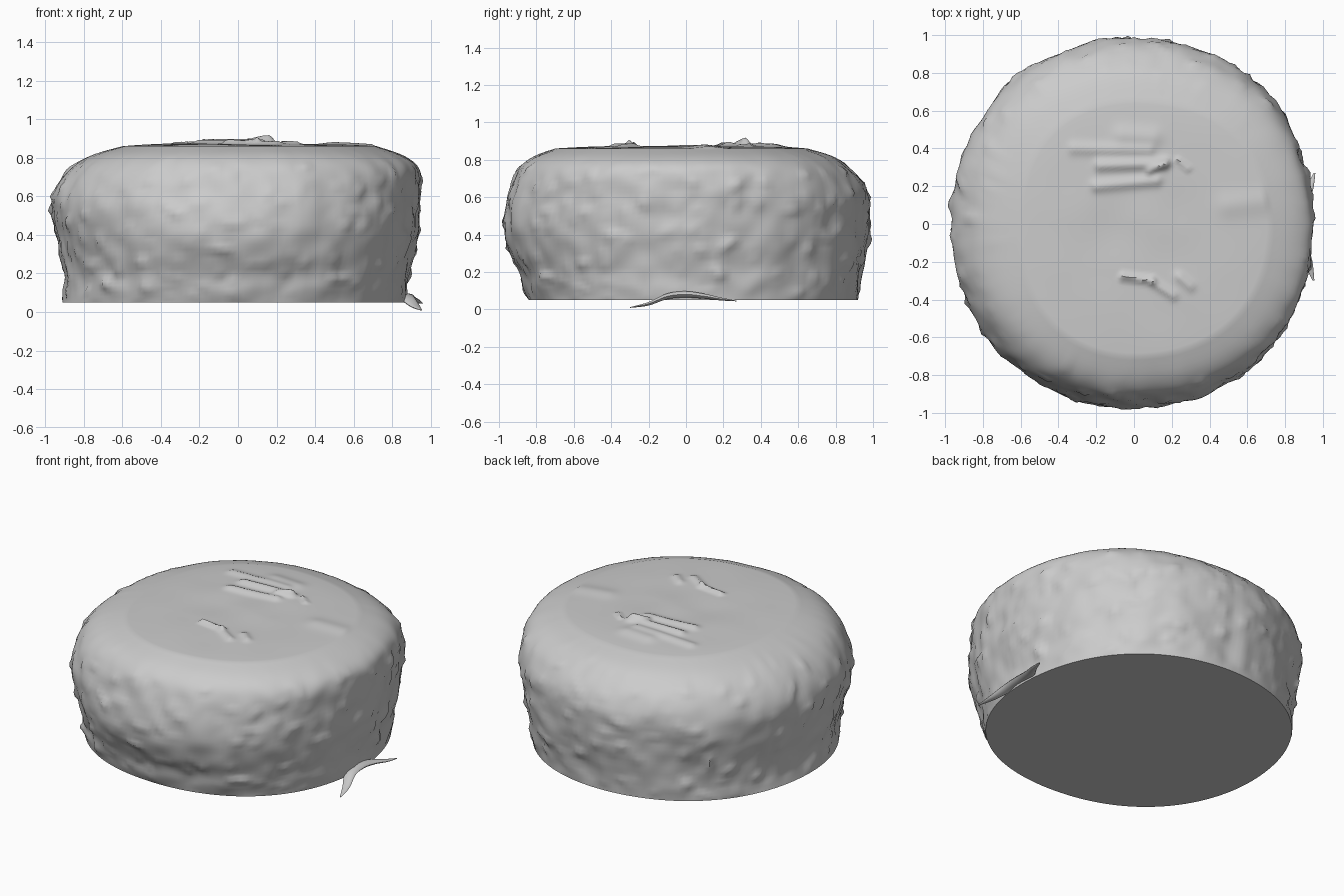
import bpy, bmesh, math
from mathutils import Vector, noise

cube = bpy.data.objects.get("Cube")
if cube:
    bpy.data.objects.remove(cube, do_unlink=True)

grey = bpy.data.materials.new("plain grey")
grey.use_nodes = True
grey.diffuse_color = (0.6, 0.6, 0.6, 1)
grey.node_tree.nodes["Principled BSDF"].inputs["Base Color"].default_value = grey.diffuse_color

SEGMENTS, STEPS, TOP_RINGS = 200, 4, 42
# Shared heights and the wall radius toward each of the four sides
HEIGHTS = [.05, .12, .2, .3, .4, .5, .6, .7, .77, .82, .86]
LEFT = [.87, .88, .89, .91, .93, .94, .95, .95, .92, .84, .72]
RIGHT = [.91, .9, .9, .92, .94, .96, .96, .91, .84, .74, .6]
FRONT = [.84, .87, .89, .94, .97, .97, .95, .92, .88, .81, .7]
BACK = [.92, .93, .94, .96, .97, .98, .98, .93, .86, .78, .65]

# Folds on the top: start, end, width, height
FOLDS = [
    ((-.18, .31), (.16, .32), .03, .022),
    ((-.2, .2), (.12, .23), .03, .018),
    ((-.32, .4), (.08, .39), .03, .014),
    ((-.06, .47), (.1, .46), .05, .014),
    ((.08, .28), (.17, .32), .02, .02),
    ((.23, .34), (.29, .29), .012, .015),
    ((-.06, -.28), (.1, -.3), .018, .022),
    ((.1, -.31), (.21, -.38), .022, .016),
    ((.24, -.28), (.3, -.33), .025, .014),
    ((.5, .1), (.85, .14), .06, .01),
]


def sample(values, t):
    """Smooth curve through evenly spaced values."""
    i = min(int(t), len(values) - 2)
    u = t - i
    a, b, c, d = (values[max(0, min(len(values) - 1, i + k))] for k in (-1, 0, 1, 2))
    return b + u * ((c - a) + u * (2 * a - 5 * b + 4 * c - d + u * (3 * (b - c) + d - a))) / 2


def fold_height(x, y):
    total, p = 0, Vector((x, y))
    for start, end, width, height in FOLDS:
        a, b = Vector(start), Vector(end)
        t = max(0, min(1, (p - a).dot(b - a) / (b - a).length_squared))
        gap = (p - a.lerp(b, t)).length / width
        total += height * math.exp(-gap * gap)
    return total


def wall_point(angle, t):
    c, s = math.cos(angle), math.sin(angle)
    side = LEFT if c > 0 else RIGHT
    end = BACK if s > 0 else FRONT
    r = sample(side, t) * c * c + sample(end, t) * s * s
    z = sample(HEIGHTS, t)
    # Fuller diagonals and lumpy crust
    r += .02 * math.sin(2 * angle) ** 2
    rough = min(1, t) * min(1, (len(HEIGHTS) - 1 - t) / 3)
    p = Vector((c, s, z))
    lumps = noise.noise(p * 4) * .014 + noise.noise(p * 9) * .012
    lumps += max(0, noise.noise(p * 14) - .25) * .04
    r += lumps * rough
    return Vector((r * c, r * s, z))


def finish(mesh, name):
    obj = bpy.data.objects.new(name, mesh)
    bpy.context.collection.objects.link(obj)
    mesh.materials.append(grey)
    bpy.ops.object.select_all(action='DESELECT')
    obj.select_set(True)
    bpy.context.view_layer.objects.active = obj
    bpy.ops.object.shade_smooth_by_angle(angle=math.radians(50))
    return obj


# Rounded body: wall rings, then top rings closing to the middle
bm = bmesh.new()
angles = [math.tau * i / SEGMENTS for i in range(SEGMENTS)]
last = len(HEIGHTS) - 1
rings = []
for k in range(last * STEPS + 1):
    rings.append([bm.verts.new(wall_point(a, k / STEPS)) for a in angles])
rim = [v.co.copy() for v in rings[-1]]
for k in range(1, TOP_RINGS):
    f = 1 - k / TOP_RINGS
    ring = []
    for p in rim:
        x, y = p.x * f, p.y * f
        z = p.z + .014 * (1 - f ** 4)
        z += (1 - f) * (.01 * noise.noise(Vector((x, y, 0)) * 4) + .01 * y) + fold_height(x, y)
        ring.append(bm.verts.new((x, y, z)))
    rings.append(ring)
for low, high in zip(rings, rings[1:]):
    for i in range(SEGMENTS):
        j = (i + 1) % SEGMENTS
        bm.faces.new((low[i], low[j], high[j], high[i]))
bm.faces.new(rings[-1])
bm.faces.new(reversed(rings[0]))
body_mesh = bpy.data.meshes.new("round_body")
bm.to_mesh(body_mesh)
bm.free()
finish(body_mesh, "round_body")


def scrap(name, path):
    """Thin flattened strip following (x, y, z, half width) points."""
    sides, steps = 10, 6
    columns = list(zip(*path))
    bm = bmesh.new()
    rings = []
    for k in range((len(path) - 1) * steps + 1):
        x, y, z, w = (sample(col, k / steps) for col in columns)
        w = max(w, .003)
        ring = []
        for i in range(sides):
            a = math.tau * i / sides
            ring.append(bm.verts.new((x + w * math.cos(a), y, z + .4 * w * math.sin(a))))
        rings.append(ring)
    for low, high in zip(rings, rings[1:]):
        for i in range(sides):
            j = (i + 1) % sides
            bm.faces.new((low[i], low[j], high[j], high[i]))
    bm.faces.new(rings[0])
    bm.faces.new(rings[-1])
    bmesh.ops.recalc_face_normals(bm, faces=bm.faces)
    mesh = bpy.data.meshes.new(name)
    bm.to_mesh(mesh)
    bm.free()
    finish(mesh, name)


# Loose scrap at the foot of the left side
scrap("loose_scrap", [(.95, -.3, .01, .005), (.92, -.2, .03, .025), (.88, -.1, .07, .04),
                      (.87, 0, .08, .045), (.89, .1, .07, .035), (.93, .19, .055, .02),
                      (.955, .27, .045, .005)])
